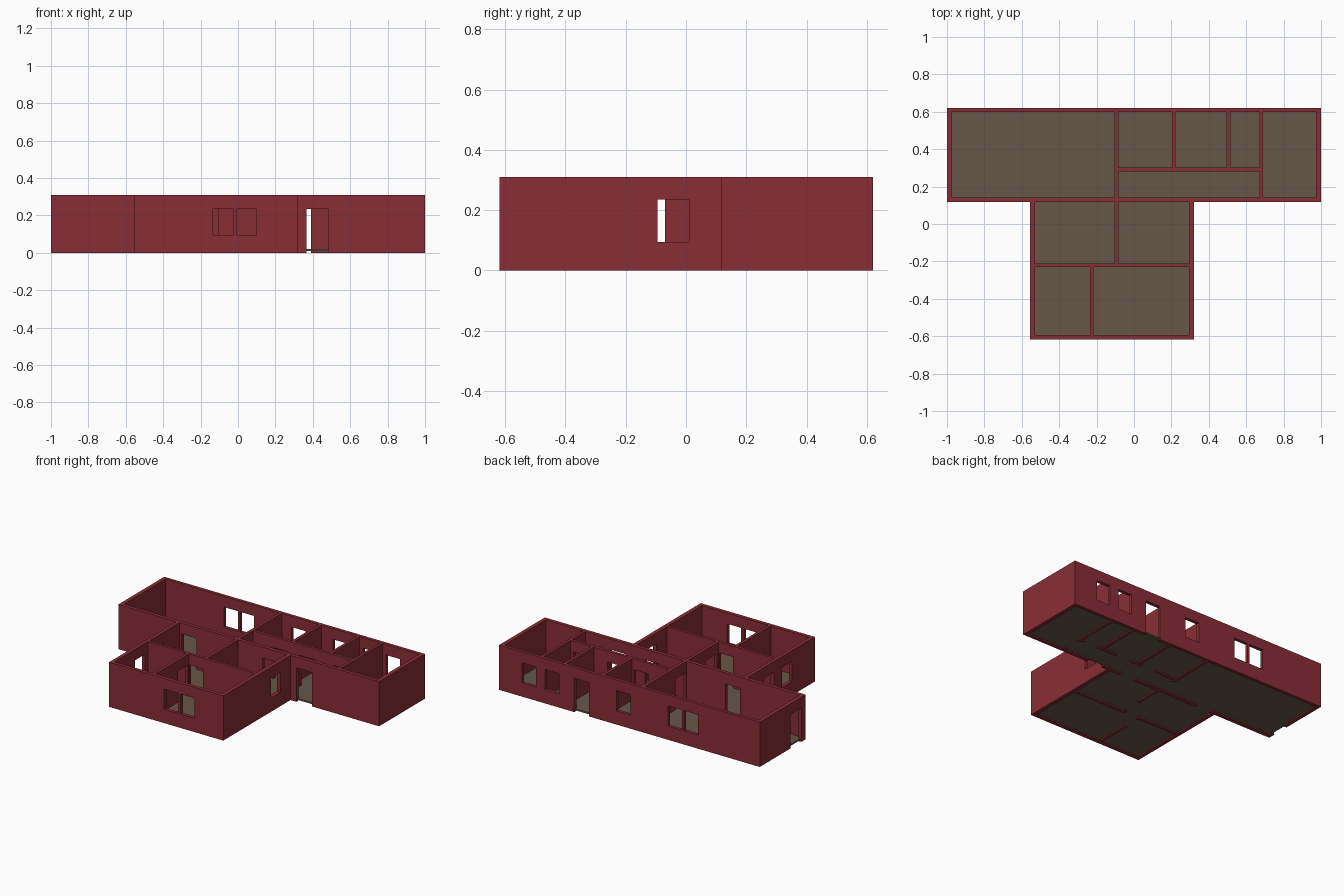
import bpy, bmesh

if "Cube" in bpy.data.objects:
    bpy.data.objects.remove(bpy.data.objects["Cube"])

H = 0.31                 # wall height
SILL, HEAD = 0.095, 0.235


def material(name, rgb):
    m = bpy.data.materials.new(name)
    m.diffuse_color = (*rgb, 1)
    m.use_nodes = True
    m.node_tree.nodes["Principled BSDF"].inputs["Base Color"].default_value = m.diffuse_color
    return m


RED = material("wall_red", (0.25, 0.027, 0.037))
BROWN = material("floor_brown", (0.13, 0.095, 0.063))


def finish(name, bm, mat):
    bmesh.ops.recalc_face_normals(bm, faces=bm.faces)
    me = bpy.data.meshes.new(name)
    bm.to_mesh(me)
    bm.free()
    me.materials.append(mat)
    ob = bpy.data.objects.new(name, me)
    bpy.context.collection.objects.link(ob)
    return ob


def wall(name, axis, start, end, side0, side1, doors=(), windows=()):
    """Upright panel along x or y, with openings, extruded from side0 to side1."""
    holes = [(a, b, 0, HEAD) for a, b in doors] + [(a, b, SILL, HEAD) for a, b in windows]
    us = sorted({start, end, *[u for h in holes for u in h[:2]]})
    zs = sorted({0, H, *[z for h in holes for z in h[2:]]})
    bm = bmesh.new()

    def point(u, z):
        return (u, side0, z) if axis == 'x' else (side0, u, z)

    for u0, u1 in zip(us, us[1:]):
        for z0, z1 in zip(zs, zs[1:]):
            uc, zc = (u0 + u1) / 2, (z0 + z1) / 2
            if any(a < uc < b and c < zc < d for a, b, c, d in holes):
                continue
            bm.faces.new([bm.verts.new(point(u, z)) for u, z in
                          ((u0, z0), (u1, z0), (u1, z1), (u0, z1))])
    bmesh.ops.remove_doubles(bm, verts=bm.verts, dist=1e-5)
    ext = bmesh.ops.extrude_face_region(bm, geom=bm.faces[:], use_keep_orig=True)
    t = side1 - side0
    bmesh.ops.translate(bm, vec=(0, t, 0) if axis == 'x' else (t, 0, 0),
                        verts=[v for v in ext["geom"] if isinstance(v, bmesh.types.BMVert)])
    bmesh.ops.recalc_face_normals(bm, faces=bm.faces)
    bmesh.ops.dissolve_limit(bm, angle_limit=0.01, verts=bm.verts, edges=bm.edges)
    return finish(name, bm, RED)


def floor(name, x0, x1, y0, y1, z0=0.009, z1=0.02):
    bm = bmesh.new()
    bmesh.ops.create_cube(bm, size=1)
    for v in bm.verts:
        v.co = (x1 if v.co.x > 0 else x0, y1 if v.co.y > 0 else y0, z1 if v.co.z > 0 else z0)
    return finish(name, bm, BROWN)


# Outer walls of the long back wing
wall("back_wall", 'x', -1, 1, 0.62, 0.598,
     doors=[(0.308, 0.423)],
     windows=[(-0.525, -0.42), (-0.403, -0.295), (-0.008, 0.1), (0.54, 0.647), (0.715, 0.823)])
wall("back_wing_front_wall", 'x', -1, 1, 0.118, 0.143,
     doors=[(-0.515, -0.402), (0.105, 0.215), (0.365, 0.485)])
wall("back_wing_left_wall", 'y', 0.143, 0.598, -1, -0.973, doors=[(0.165, 0.285)])
wall("back_wing_right_wall", 'y', 0.143, 0.598, 0.973, 1)

# Outer walls of the front wing
wall("front_wall", 'x', -0.555, 0.32, -0.618, -0.593,
     windows=[(-0.135, -0.028), (-0.008, 0.1)])
wall("front_wing_left_wall", 'y', -0.593, 0.118, -0.555, -0.53,
     windows=[(-0.37, -0.26), (-0.17, -0.06)])
wall("front_wing_right_wall", 'y', -0.593, 0.118, 0.293, 0.32, windows=[(-0.095, 0.01)])

# Partitions in the back wing
wall("living_partition", 'y', 0.143, 0.598, -0.104, -0.083, doors=[(0.15, 0.262)])
wall("corridor_partition", 'x', -0.083, 0.672, 0.282, 0.303,
     doors=[(0.075, 0.185), (0.275, 0.39), (0.54, 0.65)])
wall("room_partition_a", 'y', 0.303, 0.598, 0.202, 0.223)
wall("room_partition_b", 'y', 0.303, 0.598, 0.495, 0.515)
wall("bedroom_partition", 'y', 0.143, 0.598, 0.672, 0.691, doors=[(0.152, 0.268)])

# Partitions in the front wing
wall("front_cross_partition", 'x', -0.53, 0.293, -0.23, -0.21, doors=[(-0.212, -0.108)])
wall("front_room_partition", 'y', -0.593, -0.23, -0.236, -0.216, doors=[(-0.35, -0.24)])
wall("hall_partition", 'y', -0.21, 0.118, -0.104, -0.083, doors=[(-0.19, -0.07)])

# Floors, raised a little above the wall feet
floor("back_wing_floor", -0.99, 0.99, 0.13, 0.61)
floor("front_wing_floor", -0.545, 0.31, -0.606, 0.13)
